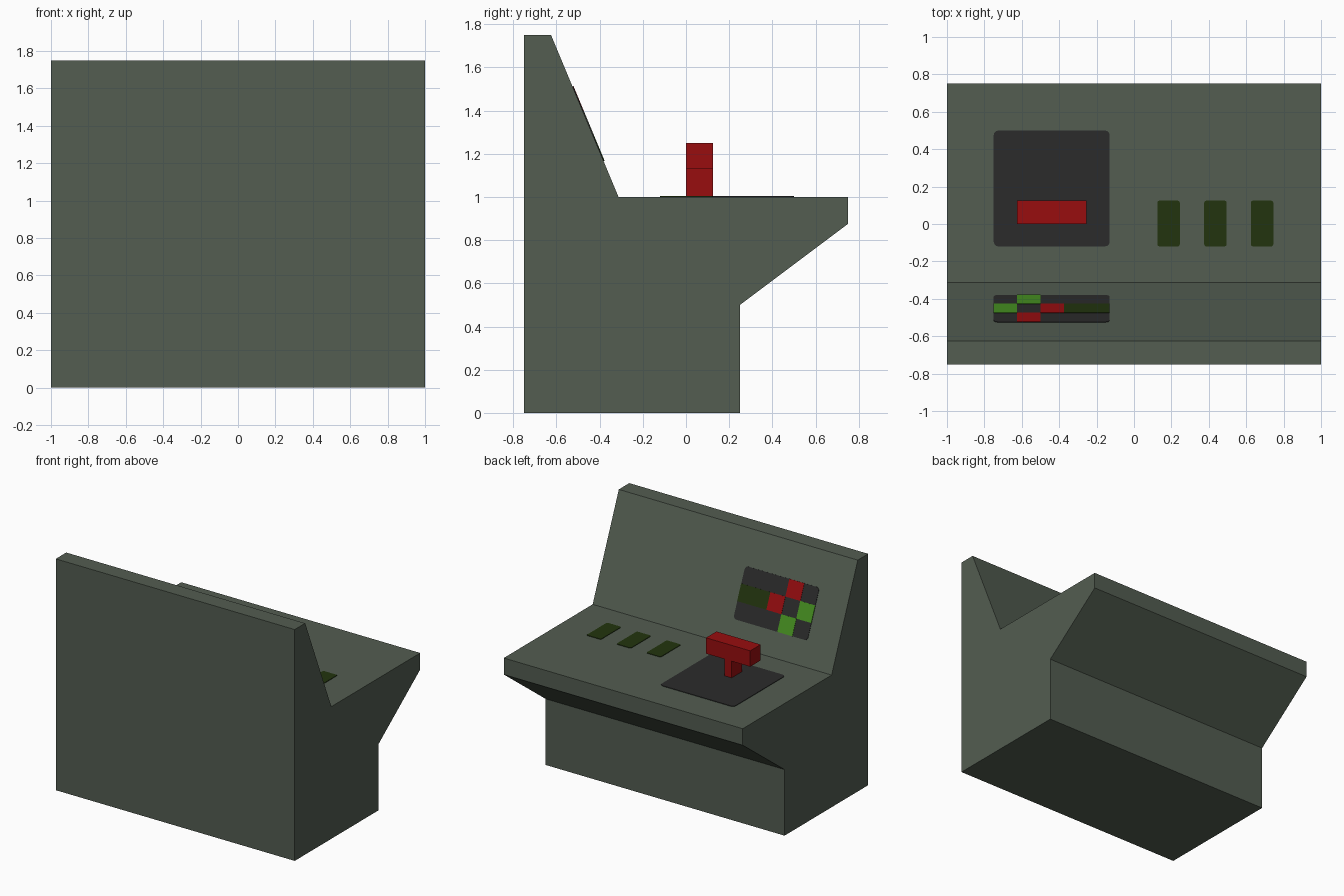
import bpy, bmesh, math
from mathutils import Matrix, Vector

if "Cube" in bpy.data.objects:
    bpy.data.objects.remove(bpy.data.objects["Cube"])


def material(name, rgb):
    m = bpy.data.materials.new(name)
    lin = [c / 12.92 if c <= 0.04045 else ((c + 0.055) / 1.055) ** 2.4
           for c in (v / 255 for v in rgb)]
    m.diffuse_color = (*lin, 1)
    m.use_nodes = True
    m.node_tree.nodes["Principled BSDF"].inputs["Base Color"].default_value = m.diffuse_color
    return m


BODY = material("grey_green", (83, 93, 81))
DARK = material("charcoal", (43, 43, 43))
RED = material("red", (152, 13, 15))
DIM = material("dark_green", (34, 52, 14))
LIT = material("bright_green", (70, 144, 33))


def prism(name, outline, bottom, top, mat, frame=Matrix()):
    """Extrude a flat outline along the local z axis, then place it."""
    bm = bmesh.new()
    face = bm.faces.new([bm.verts.new((u, v, bottom)) for u, v in outline])
    ext = bmesh.ops.extrude_face_region(bm, geom=[face])["geom"]
    bmesh.ops.translate(bm, vec=(0, 0, top - bottom),
                        verts=[g for g in ext if isinstance(g, bmesh.types.BMVert)])
    bm.transform(frame)
    bmesh.ops.recalc_face_normals(bm, faces=bm.faces)
    mesh = bpy.data.meshes.new(name)
    bm.to_mesh(mesh)
    bm.free()
    mesh.materials.append(mat)
    obj = bpy.data.objects.new(name, mesh)
    bpy.context.collection.objects.link(obj)
    return obj


def rect(u0, u1, v0, v1, r=0.0):
    """Rectangle outline, with rounded corners when r > 0."""
    if not r:
        return [(u0, v0), (u1, v0), (u1, v1), (u0, v1)]
    centres = [(u1 - r, v1 - r), (u0 + r, v1 - r), (u0 + r, v0 + r), (u1 - r, v0 + r)]
    return [(cu + r * math.cos(a), cv + r * math.sin(a))
            for i, (cu, cv) in enumerate(centres)
            for a in (math.radians(90 * i + 30 * k) for k in range(4))]


def axes(x, y, z, origin=(0, 0, 0)):
    m = Matrix((x, y, z)).transposed().to_4x4()
    m.translation = Vector(origin)
    return m


# Console body: side profile (y, z) extruded across x
profile = [(-0.75, 0), (0.25, 0), (0.25, 0.5), (0.75, 0.875),
           (0.75, 1), (-0.3125, 1), (-0.625, 1.75), (-0.75, 1.75)]
prism("console_body", profile, -1, 1, BODY, axes((0, 1, 0), (0, 0, 1), (1, 0, 0)))

# Desk plate under the lever, and three buttons
prism("lever_plate", rect(-0.75, -0.13, -0.12, 0.5, 0.025), 0.998, 1.004, DARK)
for i, x in enumerate((0.125, 0.375, 0.625)):
    prism(f"button_{i + 1}", rect(x, x + 0.12, -0.12, 0.125, 0.012), 0.998, 1.004, DIM)

# Red lever: stem and crossbar
prism("lever_stem", rect(-0.47, -0.41, 0, 0.125), 1, 1.13, RED)
prism("lever_handle", rect(-0.625, -0.255, 0, 0.125), 1.13, 1.25, RED)

# Display on the sloped back panel (local y runs up the slope)
up = Vector((0, -0.3125, 0.75)).normalized()
slope = axes((1, 0, 0), up, (0, up.z, -up.y), (0, -0.3125, 1))
S0, CELL = 0.18, 0.125
prism("display_screen", rect(-0.75, -0.13, S0, S0 + 3 * CELL, 0.025), -0.002, 0.003, DARK, slope)

# Lit cells: name, first column edge, last column edge, row, colour
cells = [("lower_green_cell", -0.625, -0.5, 0, LIT), ("side_green_cell", -0.75, -0.625, 1, LIT),
         ("middle_red_cell", -0.5, -0.375, 1, RED), ("dim_green_cell", -0.375, -0.13, 1, DIM),
         ("upper_red_cell", -0.625, -0.5, 2, RED)]
for name, x0, x1, row, mat in cells:
    s = S0 + row * CELL
    prism(name, rect(x0, x1, s, s + CELL), 0.001, 0.005, mat, slope)
